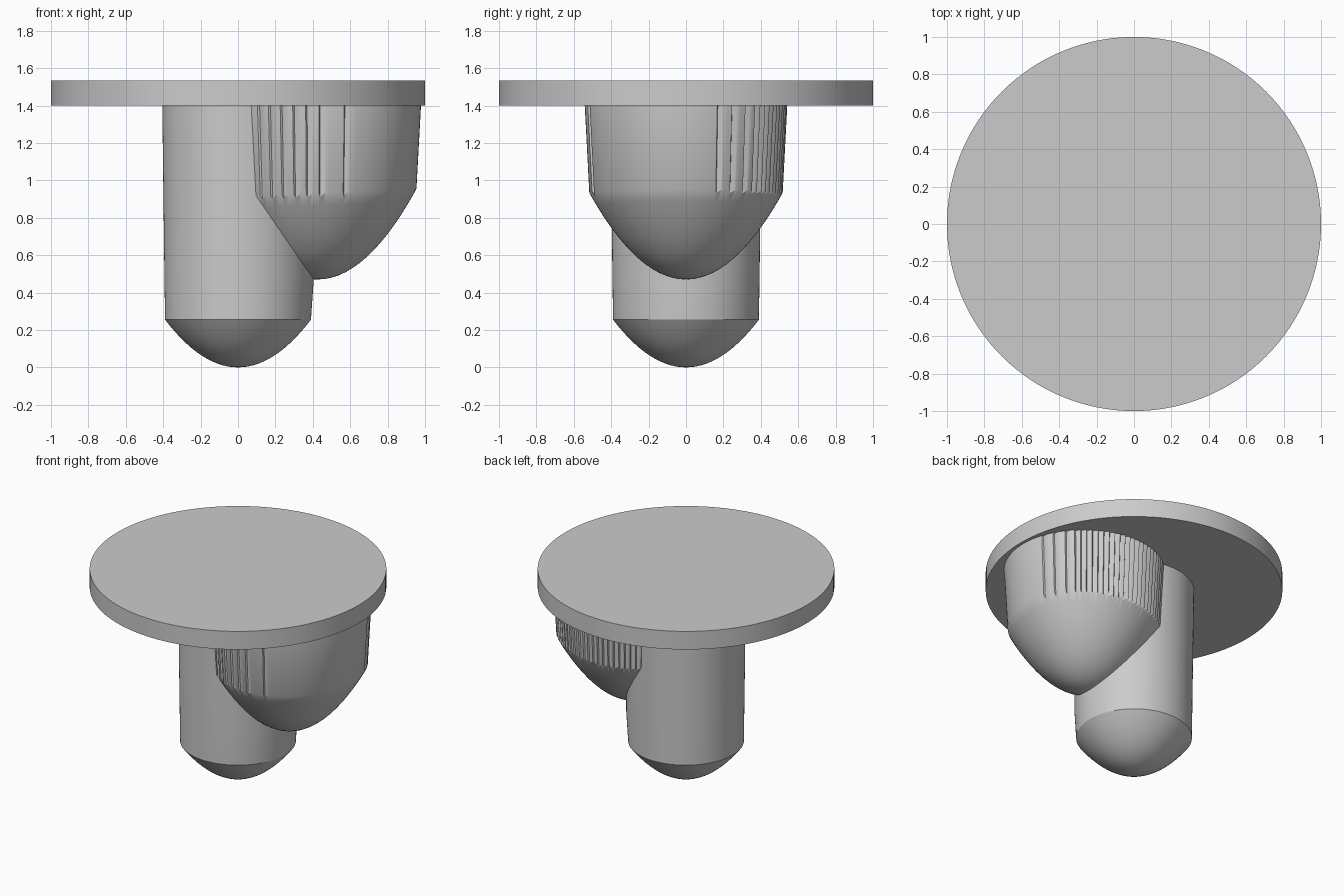
import bpy, math
from math import cos, sin, radians

if "Cube" in bpy.data.objects:
    bpy.data.objects.remove(bpy.data.objects["Cube"])

grey = bpy.data.materials.new("plain grey")
grey.use_nodes = True
COLOUR = (0.6, 0.6, 0.6, 1)
grey.diffuse_color = COLOUR
grey.node_tree.nodes["Principled BSDF"].inputs["Base Color"].default_value = COLOUR


def skin_rings(name, rings, tip=None):
    """Join equal rings of points (listed bottom to top), with an optional bottom tip."""
    n = len(rings[0])
    verts = [p for ring in rings for p in ring]
    faces = [(k * n + i, k * n + (i + 1) % n, (k + 1) * n + (i + 1) % n, (k + 1) * n + i)
             for k in range(len(rings) - 1) for i in range(n)]
    faces.append(tuple(range(len(verts) - n, len(verts))))
    if tip:
        verts.append(tip)
        faces += [(len(verts) - 1, (i + 1) % n, i) for i in range(n)]
    else:
        faces.append(tuple(reversed(range(n))))
    mesh = bpy.data.meshes.new(name)
    mesh.from_pydata(verts, [], faces)
    mesh.materials.append(grey)
    obj = bpy.data.objects.new(name, mesh)
    bpy.context.collection.objects.link(obj)
    bpy.ops.object.select_all(action="DESELECT")
    obj.select_set(True)
    bpy.context.view_layer.objects.active = obj
    bpy.ops.object.shade_smooth_by_angle(angle=radians(30))


def bowl(rim, x0, z0, bend, steps=14):
    """Paraboloid rings that shrink from the rim towards the tip."""
    rings = []
    for k in range(1, steps + 1):
        t = k / steps
        ring = [(x0 + (x - x0) * t, y * t) for x, y in rim]
        rings.append([(x, y, z0 + bend * ((x - x0) ** 2 + y * y)) for x, y in ring])
    return rings


def circle(r, n=128, bulge=0.0):
    pts = []
    for i in range(n):
        a = 2 * math.pi * i / n
        q = r + bulge * max(0, cos(a))
        pts.append((q * cos(a), q * sin(a)))
    return pts


# Round top plate
skin_rings("top_plate", [[(x, y, z) for x, y in circle(1.0)] for z in (1.4, 1.535)])

# Central post with a domed foot, swelling slightly towards the side lobe
post = bowl(circle(0.39), 0, 0, 0.255 / 0.39 ** 2)
for z, r, bulge in ((0.47, 0.393, 0.012), (1.41, 0.405, 0.0)):
    post.append([(x, y, z) for x, y in circle(r, bulge=bulge)])
skin_rings("central_post", post, (0, 0, 0))

# Side lobe: tapered wall with fine ridges, and a domed underside
ridges = [232 + 7.5 * i for i in range(6)] + [284]
ridges += [18, 27, 36] + [43 + 4.2 * i for i in range(22)]
DEPTH, RAMP = 0.011, 4.0


def ridge_drop(a):
    gaps = [a - r for r in ridges if 0 < a - r < RAMP]
    if not gaps:
        return 0.0
    g = min(gaps)
    return DEPTH * (g / 0.7 if g < 0.7 else (RAMP - g) / (RAMP - 0.7))


angles = {round(3.0 * i, 2) for i in range(120)}
for r in ridges:
    angles |= {round(r + d, 2) for d in (0, 0.7, RAMP)}
angles = sorted(angles)


def lobe_ring(r):
    return [(0.437 + (r - ridge_drop(a)) * cos(radians(a)),
             (r - ridge_drop(a)) * sin(radians(a))) for a in angles]


lobe = bowl(lobe_ring(0.517), 0.425, 0.47, 1.73)
lobe.append([(x, y, 1.41) for x, y in lobe_ring(0.542)])
skin_rings("side_lobe", lobe, (0.425, 0, 0.47))
